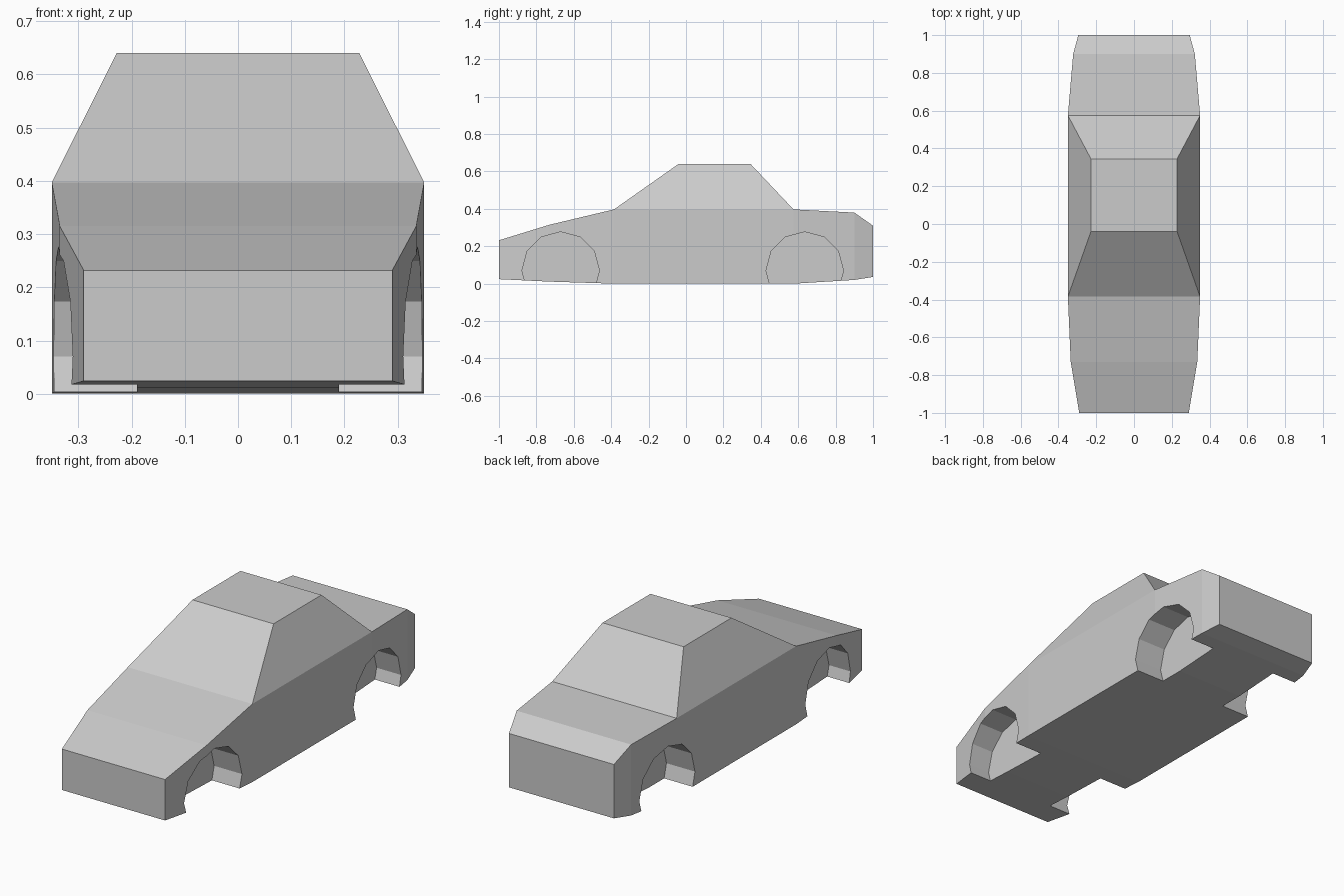
import bpy, bmesh, math
from mathutils import Matrix

default = bpy.data.objects.get("Cube")
if default:
    bpy.data.objects.remove(default, do_unlink=True)

grey = bpy.data.materials.new("light grey paint")
grey.use_nodes = True
colour = (0.6, 0.6, 0.6, 1)
grey.diffuse_color = colour
grey.node_tree.nodes["Principled BSDF"].inputs["Base Color"].default_value = colour


def make_object(name, bm):
    bmesh.ops.recalc_face_normals(bm, faces=bm.faces)
    mesh = bpy.data.meshes.new(name)
    bm.to_mesh(mesh)
    bm.free()
    mesh.materials.append(grey)
    obj = bpy.data.objects.new(name, mesh)
    bpy.context.collection.objects.link(obj)
    return obj


# Body stations from nose to tail: y, half width, underside z, top z
stations = [
    (-1.0, 0.29, 0.024, 0.232),
    (-0.73, 0.335, 0.011, 0.315),
    (-0.385, 0.35, 0.0, 0.397),
    (0.575, 0.35, 0.0, 0.397),
    (0.9, 0.322, 0.02, 0.38),
    (1.0, 0.295, 0.036, 0.31),
]
CABIN = 2  # the cabin rises from the span after this station

bm = bmesh.new()
rings = [[bm.verts.new(p) for p in ((-w, y, lo), (w, y, lo), (w, y, hi), (-w, y, hi))]
         for y, w, lo, hi in stations]
bm.faces.new(rings[0])
bm.faces.new(rings[-1])
for i, (a, b) in enumerate(zip(rings, rings[1:])):
    for k in range(4):
        if i == CABIN and k == 2:
            continue
        n = (k + 1) % 4
        bm.faces.new((a[k], a[n], b[n], b[k]))

# Tapered cabin with a flat roof
front, back = rings[CABIN], rings[CABIN + 1]
base = [front[3], front[2], back[2], back[3]]
roof = [bm.verts.new((sx * 0.228, y, 0.64))
        for sx, y in ((-1, -0.04), (1, -0.04), (1, 0.345), (-1, 0.345))]
for k in range(4):
    n = (k + 1) % 4
    bm.faces.new((base[k], base[n], roof[n], roof[k]))
bm.faces.new(roof)
body = make_object("car_body", bm)

# Twelve-sided wheel wells cut into both flanks
INNER, OUTER = 0.19, 0.45
bm = bmesh.new()
for side in (-1, 1):
    for y in (-0.67, 0.635):
        place = (Matrix.Translation((side * (INNER + OUTER) / 2, y, 0.07))
                 @ Matrix.Rotation(math.pi / 2, 4, 'Y'))
        bmesh.ops.create_cone(bm, cap_ends=True, segments=12, radius1=0.207,
                              radius2=0.207, depth=OUTER - INNER, matrix=place)
cutter = make_object("wheel_well_cutter", bm)
cutter.hide_render = True

cut = body.modifiers.new("wheel wells", 'BOOLEAN')
cut.operation = 'DIFFERENCE'
cut.solver = 'EXACT'
cut.object = cutter
bpy.context.view_layer.objects.active = body
bpy.ops.object.modifier_apply(modifier=cut.name)
bpy.data.objects.remove(cutter, do_unlink=True)
